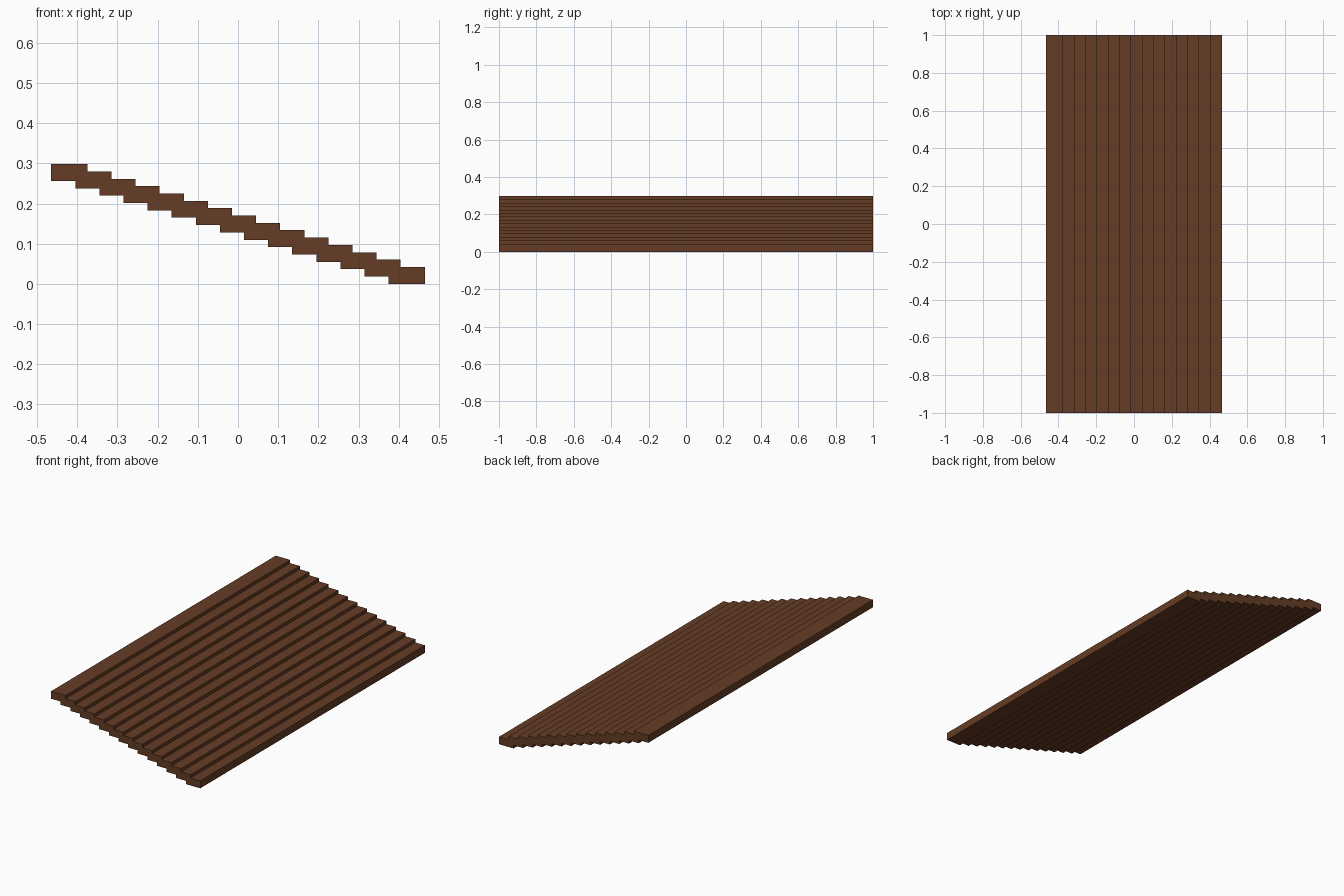
import bpy

if "Cube" in bpy.data.objects:
    bpy.data.objects.remove(bpy.data.objects["Cube"])

COUNT = 15                 # overlapping slats, high at -x and low at +x
WIDTH, LENGTH, THICK = 0.09, 2.0, 0.042
STEP_X, STEP_Z = 0.06, 0.0183

wood = bpy.data.materials.new("dark brown wood")
wood.diffuse_color = (0.130, 0.045, 0.018, 1)
wood.use_nodes = True
wood.node_tree.nodes["Principled BSDF"].inputs["Base Color"].default_value = wood.diffuse_color


def slat(name, x, z):
    """One flat board running along y, given its centre x and bottom z."""
    bpy.ops.mesh.primitive_cube_add(size=1, location=(x, 0, z + THICK / 2))
    ob = bpy.context.object
    ob.name = name
    ob.scale = (WIDTH, LENGTH, THICK)
    bpy.ops.object.transform_apply(location=False, rotation=False, scale=True)
    ob.data.materials.append(wood)


# Stepped row of slats forming the sloping roof panel
for i in range(COUNT):
    slat(f"roof_slat_{i + 1}",
         (i - (COUNT - 1) / 2) * STEP_X,
         (COUNT - 1 - i) * STEP_Z)
